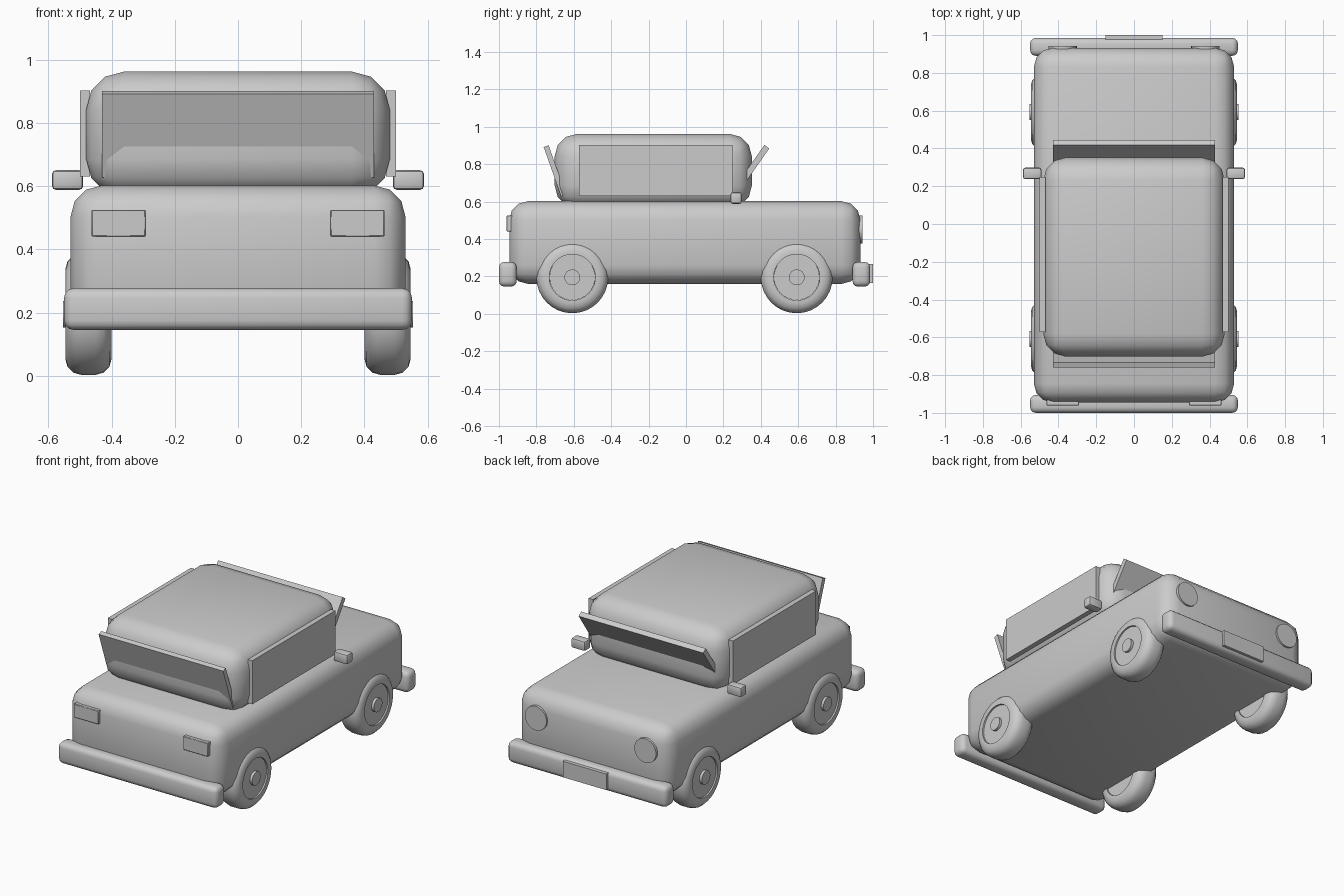
import bpy
import math
from mathutils import Matrix, Vector
import bmesh

if "Cube" in bpy.data.objects:
    bpy.data.objects.remove(bpy.data.objects["Cube"], do_unlink=True)

GREY = (0.6, 0.6, 0.6, 1)
paint = bpy.data.materials.new("plain_grey")
paint.use_nodes = True
paint.diffuse_color = GREY
paint.node_tree.nodes["Principled BSDF"].inputs["Base Color"].default_value = GREY


def finish(name, bm, bevel=0, segments=3):
    """Turn a bmesh into a smooth shaded, optionally bevelled object."""
    bmesh.ops.recalc_face_normals(bm, faces=bm.faces)
    mesh = bpy.data.meshes.new(name)
    bm.to_mesh(mesh)
    bm.free()
    obj = bpy.data.objects.new(name, mesh)
    bpy.context.collection.objects.link(obj)
    mesh.materials.append(paint)
    bpy.ops.object.select_all(action="DESELECT")
    obj.select_set(True)
    bpy.context.view_layer.objects.active = obj
    if bevel:
        mod = obj.modifiers.new("Rounded edges", "BEVEL")
        mod.width = bevel
        mod.segments = segments
        bpy.ops.object.modifier_apply(modifier=mod.name)
    bpy.ops.object.shade_smooth_by_angle(angle=math.radians(40))
    return obj


def box(name, low, high, bevel=0, segments=3, tilt=0):
    low, high = Vector(low), Vector(high)
    bm = bmesh.new()
    bmesh.ops.create_cube(bm, size=1)
    bmesh.ops.scale(bm, vec=high - low, verts=bm.verts)
    bmesh.ops.rotate(bm, matrix=Matrix.Rotation(math.radians(tilt), 3, "X"), verts=bm.verts)
    bmesh.ops.translate(bm, vec=(low + high) / 2, verts=bm.verts)
    return finish(name, bm, bevel, segments)


def lathe(name, profile, centre, axis, steps=32):
    """Spin (radius, offset) points around an axis through the centre."""
    bm = bmesh.new()
    verts = [bm.verts.new((r, 0, h)) for r, h in profile]
    edges = [bm.edges.new(pair) for pair in zip(verts, verts[1:])]
    bmesh.ops.spin(bm, geom=verts + edges, axis=(0, 0, 1), cent=(0, 0, 0),
                   angle=math.tau, steps=steps)
    bmesh.ops.remove_doubles(bm, verts=bm.verts, dist=0.0001)
    turn = Vector((0, 0, 1)).rotation_difference(Vector(axis)).to_matrix()
    bmesh.ops.rotate(bm, matrix=turn, verts=bm.verts)
    bmesh.ops.translate(bm, vec=centre, verts=bm.verts)
    return finish(name, bm)


def disc(name, radius, thickness, centre, axis):
    rim = thickness / 2
    lathe(name, [(0, -rim), (radius, -rim), (radius, rim), (0, rim)], centre, axis)


# Body and cabin
box("body", (-0.53, -0.945, 0.16), (0.53, 0.932, 0.602), 0.1)
box("cabin", (-0.48, -0.702, 0.565), (0.48, 0.352, 0.962), 0.12)

# Tilted end window panels
box("round_light_end_window", (-0.43, 0.33, 0.62), (0.43, 0.362, 0.92), tilt=-35)
box("square_light_end_window", (-0.43, -0.715, 0.624), (0.43, -0.687, 0.904), tilt=19.5)

# Bumpers and number plate
box("square_light_end_bumper", (-0.55, -1, 0.145), (0.55, -0.905, 0.277), 0.03)
box("round_light_end_bumper", (-0.55, 0.89, 0.145), (0.55, 0.985, 0.277), 0.03)
box("number_plate", (-0.15, 0.97, 0.165), (0.15, 1, 0.265))

# Tyre cross-section: rounded shoulders and an open middle
OUTER, HALF, ROUND = 0.192, 0.073, 0.05
shoulder = [(OUTER - ROUND + ROUND * math.sin(math.radians(a)),
             HALF - ROUND + ROUND * math.cos(math.radians(a))) for a in range(0, 91, 30)]
half_tyre = [(0.123, 0.05), (0.123, HALF)] + shoulder
tyre = half_tyre + [(r, -h) for r, h in reversed(half_tyre)] + [(0.123, 0.05)]

for side, s in (("left", 1), ("right", -1)):
    out = (s, 0, 0)
    # Wheels
    for end, y in (("front", -0.608), ("rear", 0.592)):
        name = f"{end}_{side}"
        lathe(f"{name}_tyre", tyre, (s * 0.473, y, 0.195), out)
        disc(f"{name}_wheel_disc", 0.122, 0.13, (s * 0.472, y, 0.195), out)
        disc(f"{name}_hub_cap", 0.042, 0.03, (s * 0.538, y, 0.195), out)
    # Side windows and mirrors
    xs = sorted((s * 0.468, s * 0.499))
    box(f"{side}_window", (xs[0], -0.572, 0.63), (xs[1], 0.248, 0.902))
    xs = sorted((s * 0.49, s * 0.588))
    box(f"{side}_mirror", (xs[0], 0.238, 0.588), (xs[1], 0.298, 0.65), 0.012, 2)
    # Lights
    disc(f"{side}_round_light", 0.075, 0.04, (s * 0.378, 0.923, 0.45), (0, 1, 0))
    xs = sorted((s * 0.292, s * 0.463))
    box(f"{side}_square_light", (xs[0], -0.96, 0.44), (xs[1], -0.92, 0.525), 0.003, 1)
